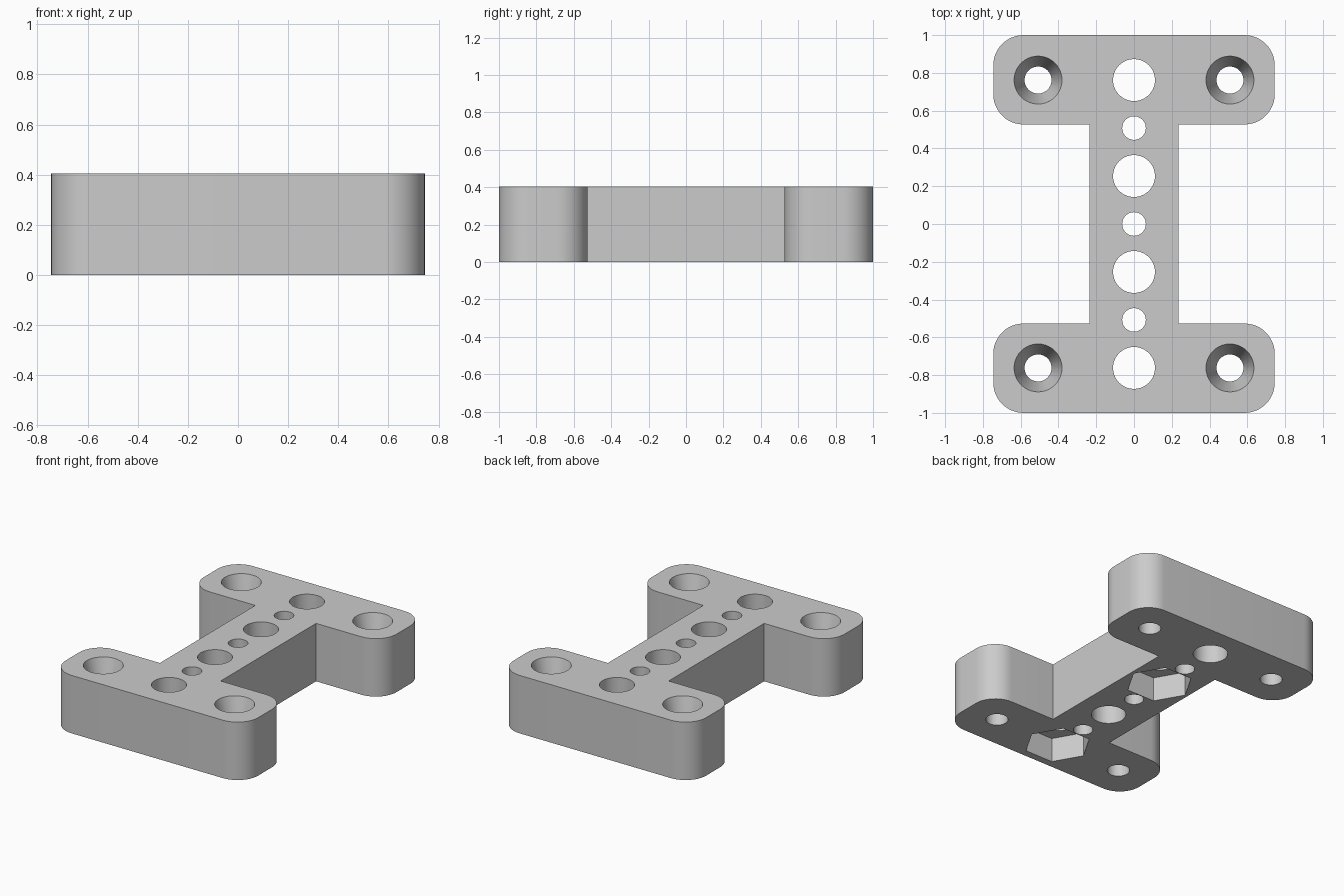
import bpy
import bmesh
from math import sin, cos, pi, radians

default = bpy.data.objects.get("Cube")
if default:
    bpy.data.objects.remove(default, do_unlink=True)

HEIGHT = 0.405
PITCH = 0.254          # spacing of the holes along the bar
HALF_X, BAR_X = 0.745, 0.235
FLANGE_Y, CORNER = 0.527, 0.16

grey = bpy.data.materials.new("plain grey")
grey.use_nodes = True
colour = (0.6, 0.6, 0.6, 1)
grey.diffuse_color = colour
grey.node_tree.nodes["Principled BSDF"].inputs["Base Color"].default_value = colour


def arc(cx, cy, r, start, end, steps):
    """Points along a circular arc, angles in turns."""
    angles = [2 * pi * (start + (end - start) * i / steps) for i in range(steps + 1)]
    return [(cx + r * cos(a), cy + r * sin(a)) for a in angles]


def loft(name, lower, upper, z0, z1):
    """Closed solid between two outlines with equal point counts."""
    bm = bmesh.new()
    low = [bm.verts.new((x, y, z0)) for x, y in lower]
    top = [bm.verts.new((x, y, z1)) for x, y in upper]
    bm.faces.new(low[::-1])
    bm.faces.new(top)
    n = len(low)
    for i in range(n):
        j = (i + 1) % n
        bm.faces.new((low[i], low[j], top[j], top[i]))
    bmesh.ops.recalc_face_normals(bm, faces=bm.faces)
    mesh = bpy.data.meshes.new(name)
    bm.to_mesh(mesh)
    bm.free()
    mesh.materials.append(grey)
    obj = bpy.data.objects.new(name, mesh)
    bpy.context.collection.objects.link(obj)
    return obj


# Body: I-shaped outline mirrored from one quarter
cx = HALF_X - CORNER
quarter = [(BAR_X, FLANGE_Y)]
quarter += arc(cx, FLANGE_Y + CORNER, CORNER, -0.25, 0, 12)
quarter += arc(cx, 1 - CORNER, CORNER, 0, 0.25, 12)
half = quarter + [(-x, y) for x, y in reversed(quarter)]
outline = half + [(-x, -y) for x, y in half]
body = loft("bracket_body", outline, outline, 0, HEIGHT)
bpy.context.view_layer.objects.active = body
body.select_set(True)


def cut(x, y, r0, r1, z0, z1, sides=40):
    """Subtract a round or polygonal plug from the body."""
    plug = loft("plug", arc(x, y, r0, 0, 1, sides)[:-1],
                arc(x, y, r1, 0, 1, sides)[:-1], z0, z1)
    plug.hide_render = True
    mod = body.modifiers.new("cut", 'BOOLEAN')
    mod.operation = 'DIFFERENCE'
    mod.solver = 'EXACT'
    mod.object = plug
    bpy.ops.object.modifier_apply(modifier=mod.name)
    bpy.data.objects.remove(plug, do_unlink=True)


# Alternating large and small holes along the bar
for i in range(-3, 4):
    r = 0.111 if i % 2 else 0.0625
    cut(0, i * PITCH, r, r, -0.1, HEIGHT + 0.1)

# Hexagonal nut pockets in the underside
for i in (-3, 1):
    cut(0, i * PITCH, 0.215, 0.215, -0.1, 0.17, sides=6)

# Screw holes with deep tapered seats
for sx in (-1, 1):
    for sy in (-1, 1):
        x, y = sx * 2 * PITCH, sy * 3 * PITCH
        cut(x, y, 0.0715, 0.0715, -0.1, HEIGHT + 0.1)
        cut(x, y, 0.066, 0.1325, HEIGHT - 0.22, HEIGHT + 0.02)

bpy.ops.object.shade_smooth_by_angle(angle=radians(12))
